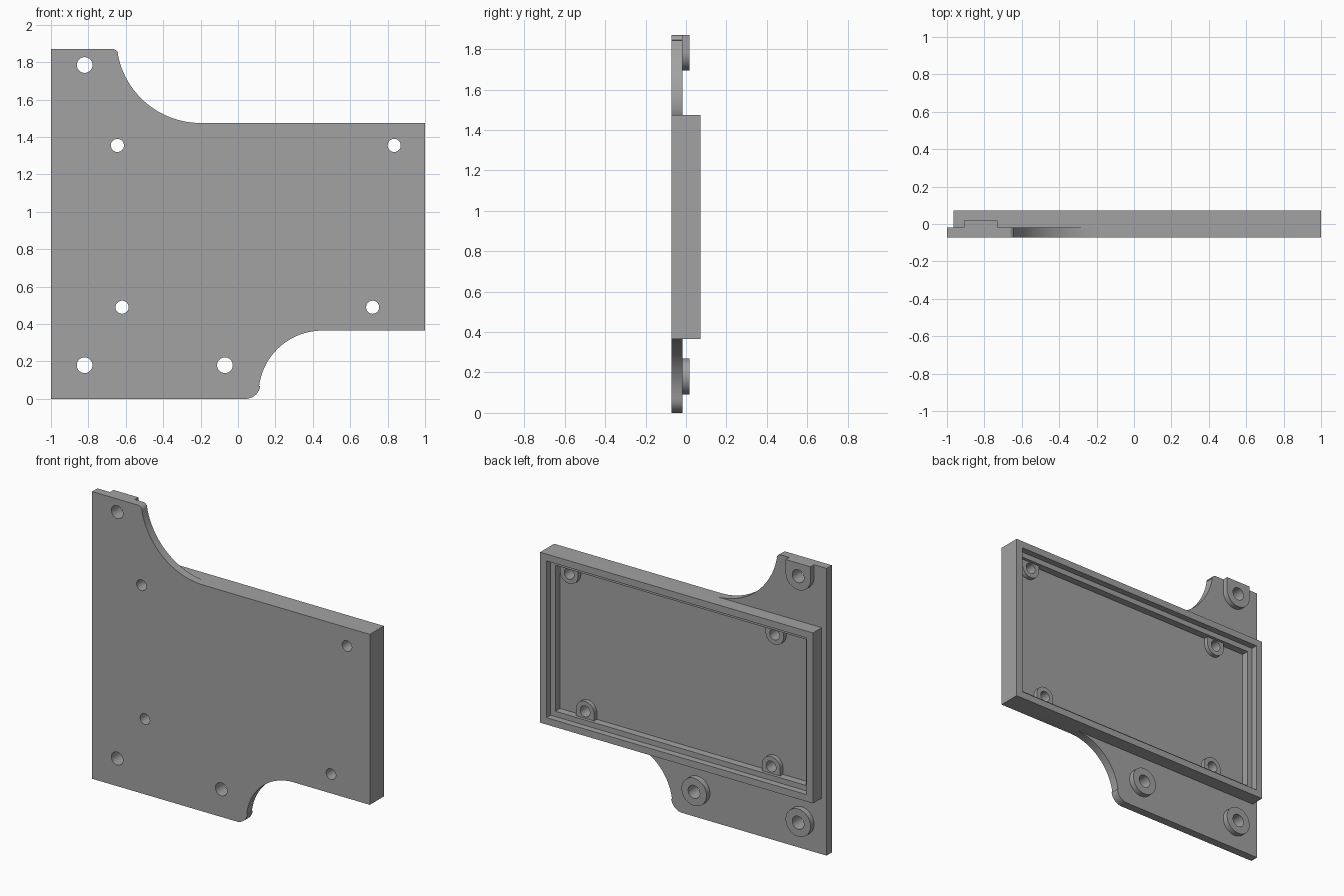
import bpy, bmesh
from math import radians, cos, sin

cube = bpy.data.objects.get("Cube")
if cube:
    bpy.data.objects.remove(cube, do_unlink=True)

grey = bpy.data.materials.new("plain grey")
grey.use_nodes = True
colour = (0.36, 0.36, 0.36, 1)
grey.diffuse_color = colour
grey.node_tree.nodes["Principled BSDF"].inputs["Base Color"].default_value = colour

# Depth levels, from the front face to the rear rim
FRONT, FLOOR, INNER_TOP, BOSS_TOP, LEDGE, REAR = -0.072, -0.018, 0.01, 0.018, 0.03, 0.072
LEFT, RIGHT, BOTTOM, TOP = -0.965, 1.0, 0.365, 1.475      # frame outline
RIM, STEP = 0.045, 0.08                                    # rim and ledge insets


def arc(cx, cz, r, start, end, steps=24):
    angles = [radians(start + (end - start) * i / steps) for i in range(steps + 1)]
    return [(cx + r * cos(a), cz + r * sin(a)) for a in angles]


def circle(cx, cz, r):
    return arc(cx, cz, r, 0, 360, 40)[:-1]


def rectangle(inset):
    l, r, b, t = LEFT + inset, RIGHT - inset, BOTTOM + inset, TOP - inset
    return [(l, b), (r, b), (r, t), (l, t)]


def tongue(cx, cz, r, wall):
    """Round pad running straight into a wall above or below it."""
    if wall > cz:
        return arc(cx, cz, r, 180, 360) + [(cx + r, wall), (cx - r, wall)]
    return arc(cx, cz, r, 0, 180) + [(cx - r, wall), (cx + r, wall)]


def slab(name, loops, y0, y1):
    """Fill an outline with holes and extrude it along y."""
    bm = bmesh.new()
    for loop in loops:
        verts = [bm.verts.new((x, y0, z)) for x, z in loop]
        for i, v in enumerate(verts):
            bm.edges.new((verts[i - 1], v))
    bmesh.ops.triangle_fill(bm, use_beauty=True, use_dissolve=False,
                            edges=bm.edges[:], normal=(0, -1, 0))
    ext = bmesh.ops.extrude_face_region(bm, geom=bm.faces[:], use_keep_orig=True)
    moved = [g for g in ext["geom"] if isinstance(g, bmesh.types.BMVert)]
    bmesh.ops.translate(bm, verts=moved, vec=(0, y1 - y0, 0))
    bmesh.ops.recalc_face_normals(bm, faces=bm.faces[:])
    mesh = bpy.data.meshes.new(name)
    bm.to_mesh(mesh)
    bm.free()
    mesh.materials.append(grey)
    obj = bpy.data.objects.new(name, mesh)
    bpy.context.collection.objects.link(obj)
    bpy.ops.object.select_all(action="DESELECT")
    obj.select_set(True)
    bpy.context.view_layer.objects.active = obj
    bpy.ops.object.shade_smooth_by_angle(angle=radians(30))
    return obj


# Screw positions
outer_screws = {"lower_right": (-0.82, 0.18), "lower_left": (-0.07, 0.18),
                "upper_right": (-0.82, 1.785)}
inner_screws = {"upper_right": (-0.645, 1.355), "upper_left": (0.835, 1.355),
                "lower_right": (-0.62, 0.49), "lower_left": (0.72, 0.49)}
OUTER_HOLE, INNER_HOLE = 0.042, 0.035

# Mounting plate with two scooped corners and all screw holes
outline = [(-1, 0)]
outline += arc(0.04, 0.08, 0.08, -90, -7.6, 12)
outline += arc(0.45, 0.025, 0.34, 172.4, 90)
outline += [(RIGHT, BOTTOM), (RIGHT, TOP)]
outline += arc(-0.2, 1.925, 0.45, 270, 190.3)
outline += arc(-0.67, 1.84, 0.03, 10.3, 90, 8)
outline += [(-1, 1.87)]
holes = [circle(*p, OUTER_HOLE) for p in outer_screws.values()]
holes += [circle(*p, INNER_HOLE) for p in inner_screws.values()]
slab("mounting_plate", [outline] + holes, FRONT, FLOOR)

# Rear frame with a stepped ledge inside
slab("frame_wall", [rectangle(0), rectangle(RIM)], FLOOR, REAR)
slab("frame_ledge", [rectangle(RIM), rectangle(STEP)], FLOOR, LEDGE)

# Bosses outside the frame; the upper one runs to the plate's top edge
for name, (x, z) in outer_screws.items():
    shape = tongue(x, z, 0.09, 1.87) if "upper" in name else circle(x, z, 0.09)
    slab(name + "_outer_boss", [shape, circle(x, z, OUTER_HOLE)], FLOOR, BOSS_TOP)

# Pads inside the frame, joined to the nearest ledge
for name, (x, z) in inner_screws.items():
    wall = TOP - STEP if "upper" in name else BOTTOM + STEP
    slab(name + "_inner_pad", [tongue(x, z, 0.065, wall), circle(x, z, INNER_HOLE)],
         FLOOR, INNER_TOP)
